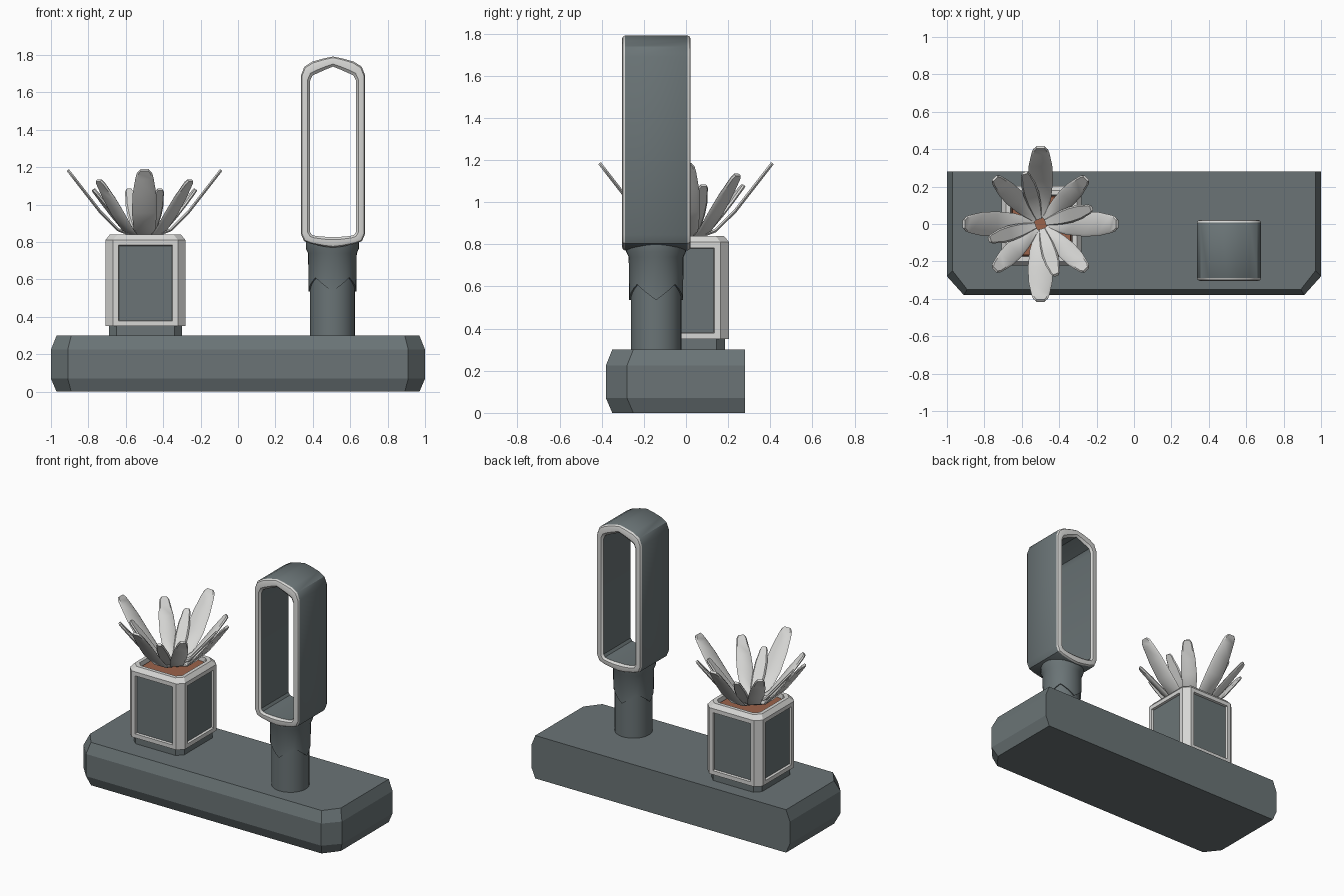
import bpy, bmesh, math
from mathutils import Vector

if "Cube" in bpy.data.objects:
    bpy.data.objects.remove(bpy.data.objects["Cube"])


def mat(name, col):
    m = bpy.data.materials.new(name)
    m.diffuse_color = (*col, 1)
    m.use_nodes = True
    m.node_tree.nodes["Principled BSDF"].inputs["Base Color"].default_value = m.diffuse_color
    return m


DARK = mat("slate_grey", (0.145, 0.175, 0.182))
LIGHT = mat("pale_grey", (0.68, 0.68, 0.665))
SOIL = mat("soil_brown", (0.33, 0.125, 0.07))


def make(name, bm, mats, smooth=None):
    bmesh.ops.recalc_face_normals(bm, faces=bm.faces)
    me = bpy.data.meshes.new(name)
    bm.to_mesh(me)
    bm.free()
    for m in mats:
        me.materials.append(m)
    ob = bpy.data.objects.new(name, me)
    bpy.context.collection.objects.link(ob)
    if smooth:
        bpy.ops.object.select_all(action='DESELECT')
        bpy.context.view_layer.objects.active = ob
        ob.select_set(True)
        bpy.ops.object.shade_smooth_by_angle(angle=math.radians(smooth))
    return ob


def loft(rings, cap=True, closed=False):
    """Skin a list of equal-length point rings; returns bmesh and face bands."""
    bm = bmesh.new()
    vr = [[bm.verts.new(p) for p in r] for r in rings]
    n = len(rings[0])
    bands = []
    pairs = list(zip(vr, vr[1:])) + ([(vr[-1], vr[0])] if closed else [])
    for a, b in pairs:
        bands.append([bm.faces.new((a[i], a[(i + 1) % n], b[(i + 1) % n], b[i]))
                      for i in range(n)])
    if cap:
        bm.faces.new(vr[0])
        bm.faces.new(vr[-1])
    return bm, bands


# base slab: chamfered on front and sides, flat at the back
def slab(z, d):
    half = [(1 - d, 0.28), (1 - d, -0.28 + d), (0.91 - d * 0.6, -0.38 + d)]
    pts = half + [(-x, y) for x, y in reversed(half)]
    return [(x, y, z) for x, y in pts]


bm, _ = loft([slab(0, 0.03), slab(0.07, 0), slab(0.225, 0), slab(0.3, 0.03)])
make("base_slab", bm, [DARK])

# square pot with cut corners
PX, PY = -0.495, -0.01


def octagon(h, c, z):
    k = h - c
    pts = [(h, -k), (h, k), (k, h), (-k, h), (-h, k), (-h, -k), (-k, -h), (k, -h)]
    return [(PX + x, PY + y, z) for x, y in pts]


bm, bands = loft([octagon(0.213, 0.04, 0.35), octagon(0.213, 0.04, 0.812),
                  octagon(0.19, 0.04, 0.84), octagon(0.165, 0.03, 0.84),
                  octagon(0.16, 0.03, 0.79)])
bmesh.ops.recalc_face_normals(bm, faces=bm.faces)
panels = bands[0][0::2]
bmesh.ops.inset_individual(bm, faces=panels, thickness=0.04)
bmesh.ops.inset_individual(bm, faces=panels, thickness=0.005, depth=-0.015)
for f in panels:
    f.material_index = 1
for f in bm.faces:
    c = f.calc_center_median()
    if abs(c.z - 0.79) < 0.001:
        f.material_index = 2
make("plant_pot", bm, [LIGHT, DARK, SOIL])

bm, _ = loft([octagon(0.195, 0.04, 0.295), octagon(0.195, 0.04, 0.352)])
make("pot_foot", bm, [DARK])

# soil mound under the leaves
bm, _ = loft([octagon(0.158, 0.03, 0.785), octagon(0.155, 0.03, 0.815)])
make("soil", bm, [SOIL])


# leaves: curved straps with rounded tips
def leaf(name, angle, path, width):
    prof = [0.42, 0.85, 1.0, 0.93, 0.72, 0.6, 0.36]
    p = [Vector((r, 0, z)) for r, z in path]
    d = (p[-1] - p[-2]).normalized()
    tip = p[-1]
    p = [p[0], p[1], p[2], p[2].lerp(tip, 0.45), tip - d * 0.055, tip - d * 0.018, tip]
    ca, sa = math.cos(angle), math.sin(angle)
    rings = []
    for i, q in enumerate(p):
        t = (p[min(i + 1, 6)] - p[max(i - 1, 0)]).normalized()
        nrm = Vector((-t.z, 0, t.x)) * 0.008
        w = width * prof[i] / 2
        ring = []
        for s, k in ((-1, 0), (-0.8, 1), (0.8, 1), (1, 0), (0.8, -1), (-0.8, -1)):
            v = q + nrm * k
            y = s * w
            ring.append((-0.5 + v.x * ca - y * sa, v.x * sa + y * ca, v.z))
        rings.append(ring)
    b, _ = loft(rings)
    make(name, b, [LIGHT], 40)


TALL = [(0.035, 0.825), (0.14, 0.865), (0.235, 0.96), (0.41, 1.185)]
TALL = [TALL[0], TALL[1], TALL[2], TALL[3]]
MID = [(0.035, 0.825), (0.13, 0.87), (0.20, 0.95), (0.345, 1.13)]
SMALL = [(0.03, 0.83), (0.11, 0.87), (0.17, 0.94), (0.285, 1.08)]
for i in range(4):
    a = math.radians(90 * i)
    leaf(f"tall_leaf_{i}", a, TALL, 0.135)
    leaf(f"middle_leaf_{i}", a + math.radians(45), MID, 0.105)
    leaf(f"small_leaf_{i}", a + math.radians(17), SMALL, 0.085)

# upright stem with pointed sleeve
VX, VY = 0.505, -0.142


def circle(r, z, n=32, low=0.0, zig=0.0):
    out = []
    for i in range(n):
        a = 2 * math.pi * i / n
        saw = abs(((i / n * 4) % 1) - 0.5) * 2  # 1 on the axes, 0 on diagonals
        out.append((VX + r * math.cos(a), VY + r * math.sin(a), z - zig * saw))
    return out


bm, _ = loft([circle(0.12, 0.295), circle(0.12, 0.8)])
make("stem", bm, [DARK], 35)
bm, _ = loft([circle(0.119, 0.61, zig=0.075), circle(0.128, 0.61, zig=0.075),
              circle(0.13, 0.74), circle(0.142, 0.765), circle(0.142, 0.81)], cap=False)
make("stem_sleeve", bm, [DARK], 35)

# tall open frame, open from front to back, with pale rims
OUT = [(0, 1.792), (0.05, 1.782), (0.11, 1.765), (0.153, 1.738), (0.172, 1.69),
       (0.172, 0.845), (0.155, 0.805), (0.115, 0.79), (0.05, 0.776), (0, 0.77)]
INN = [(0, 1.738), (0.04, 1.722), (0.085, 1.702), (0.11, 1.69), (0.124, 1.66),
       (0.124, 0.855), (0.112, 0.838), (0.09, 0.832), (0.04, 0.828), (0, 0.828)]


def full(h):
    return h + [(-x, z) for x, z in reversed(h[1:-1])]


def frame_ring(t, y):
    return [(0.508 + a[0] * (1 - t) + b[0] * t, -0.141 + y, a[1] * (1 - t) + b[1] * t)
            for a, b in zip(full(OUT), full(INN))]


SECTION = [(0, -0.148), (0.12, -0.159), (0.32, -0.163), (0.75, -0.163), (1, -0.15),
           (1, 0.15), (0.75, 0.163), (0.32, 0.163), (0.12, 0.159), (0, 0.148)]
bm, bands = loft([frame_ring(t, y) for t, y in SECTION], cap=False, closed=True)
for k, band in enumerate(bands):
    for f in band:
        f.material_index = 0 if k in (4, 9) else 1
make("open_frame", bm, [DARK, LIGHT], 35)
